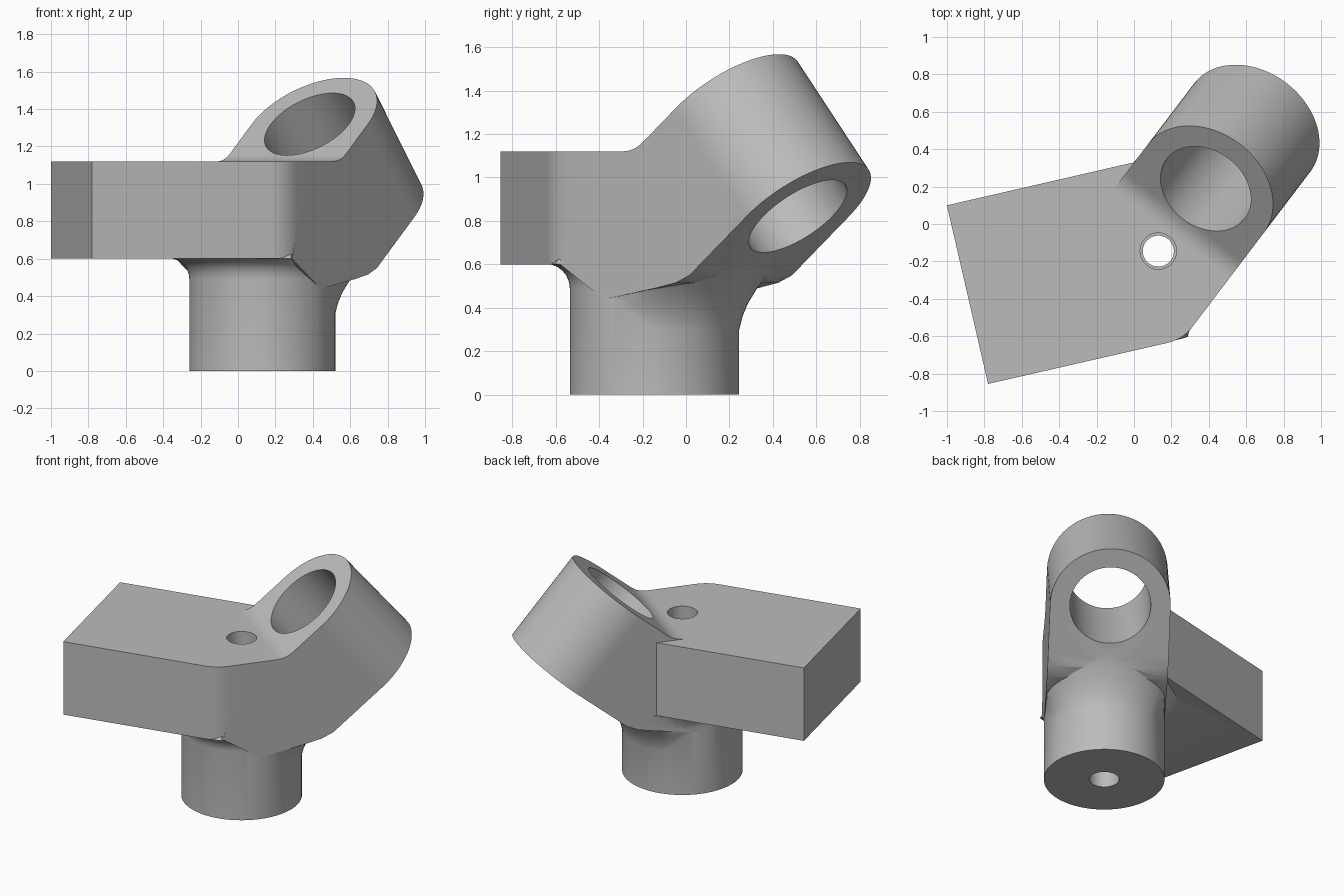
import bpy, bmesh, math
from mathutils import Matrix, Vector

cube = bpy.data.objects.get("Cube")
if cube:
    bpy.data.objects.remove(cube, do_unlink=True)

R = 0.39                       # outer radius shared by stem, arm and tube
TILT = math.radians(39.5)      # slope of the arm
SEG = 96

grey = bpy.data.materials.new("plain grey")
grey.use_nodes = True
grey.diffuse_color = (0.5, 0.5, 0.5, 1)
bsdf = next(n for n in grey.node_tree.nodes if n.type == 'BSDF_PRINCIPLED')
bsdf.inputs["Base Color"].default_value = (0.5, 0.5, 0.5, 1)


def make(name, bm):
    bmesh.ops.recalc_face_normals(bm, faces=bm.faces)
    mesh = bpy.data.meshes.new(name)
    bm.to_mesh(mesh)
    bm.free()
    mesh.materials.append(grey)
    obj = bpy.data.objects.new(name, mesh)
    bpy.context.collection.objects.link(obj)
    return obj


def prism(name, points, offset):
    bm = bmesh.new()
    face = bm.faces.new([bm.verts.new(p) for p in points])
    out = bmesh.ops.extrude_face_region(bm, geom=[face])
    moved = [g for g in out["geom"] if isinstance(g, bmesh.types.BMVert)]
    bmesh.ops.translate(bm, verts=moved, vec=offset)
    return make(name, bm)


def cylinder(name, radius, length, matrix):
    bm = bmesh.new()
    bmesh.ops.create_cone(bm, cap_ends=True, segments=SEG, radius1=radius,
                          radius2=radius, depth=length, matrix=matrix)
    return make(name, bm)


def upright(name, radius, z0, z1):
    return cylinder(name, radius, z1 - z0, Matrix.Translation((0, 0, (z0 + z1) / 2)))


def rounded(a, corner, b, t, steps=8):
    """Points of a soft corner that starts and ends t away from it."""
    a, corner, b = Vector(a), Vector(corner), Vector(b)
    p = corner + (a - corner).normalized() * t
    q = corner + (b - corner).normalized() * t
    return [(p * (1 - s) ** 2 + corner * 2 * s * (1 - s) + q * s * s)[:]
            for s in (i / steps for i in range(steps + 1))]


def combine(target, other, operation):
    mod = target.modifiers.new(operation, 'BOOLEAN')
    mod.operation, mod.solver, mod.object = operation, 'EXACT', other
    bpy.context.view_layer.update()
    graph = bpy.context.evaluated_depsgraph_get()
    mesh = bpy.data.meshes.new_from_object(target.evaluated_get(graph))
    target.modifiers.clear()
    target.data = mesh
    bpy.data.objects.remove(other, do_unlink=True)


# Block: skewed footprint with one soft corner beside the arm
left, front, bend = (-0.489, 1.048), (-1.116, 0.295), (-0.296, -R)
plan = [left, front] + rounded(front, bend, (0.05, -R), 0.085) + [(0.05, -R), (0.30, R)]
body = prism("connector_body", [(u, v, 0.6) for u, v in plan], (0, 0, 0.52))

# Arm: side profile swept across its width
upper, lower = (0.419, 1.319), (0.829, 0.821)
side = [(-0.25, 0.6), (-0.1, 1.12)]
side += rounded((-0.1, 1.12), (0.177, 1.12), upper, 0.065)
side += [upper, lower, (0.56, 0.6), (0.5, 0.55), (0.42, 0.515),
         (0.3, 0.49), (0.1, 0.455), (0, 0.44)]
arm = prism("arm", [(u, -R, z) for u, z in side], (0, 2 * R, 0))

# Slanted tube at the end of the arm
axis = Matrix.Translation((0.624, 0, 1.07)) @ Matrix.Rotation(math.pi - TILT, 4, 'Y')
tube = cylinder("tube", R, 0.645, axis)

# Stem: straight below, flaring wide under the arm and tightly under the block
wide = [(R, 0), (R, 0.3), (0.405, 0.36), (0.43, 0.42), (0.47, 0.485),
        (0.52, 0.55), (0.56, 0.6), (0.3, 0.8)]
tight = [(R, 0), (R, 0.49), (0.394, 0.52), (0.407, 0.55), (0.425, 0.572),
         (0.45, 0.59), (0.485, 0.602), (0.3, 0.8)]
bm = bmesh.new()
rings = []
for (rw, zw), (rt, zt) in zip(wide, tight):
    ring = []
    for i in range(SEG):
        c, s = math.cos(math.tau * i / SEG), math.sin(math.tau * i / SEG)
        w = min(max((c + 0.1) / 0.8, 0), 1)
        w = w * w * (3 - 2 * w)
        v_wide = max(-R, min(R, rw * s))
        v_tight = rt * s if c < -0.55 or s > 0 else max(-R, rt * s)
        ring.append(bm.verts.new((c * (rw * w + rt * (1 - w)),
                                  v_wide * w + v_tight * (1 - w),
                                  zw * w + zt * (1 - w))))
    rings.append(ring)
for a, b in zip(rings, rings[1:]):
    for i in range(SEG):
        j = (i + 1) % SEG
        bm.faces.new((a[i], a[j], b[j], b[i]))
bm.faces.new(rings[0])
bm.faces.new(rings[-1])
stem = make("stem", bm)

for part in (arm, tube, stem):
    combine(body, part, 'UNION')

# Tube bore, and the upright bore with a narrower throat
cutters = [cylinder("tube_bore", 0.262, 0.9, axis),
           upright("throat", 0.083, -0.1, 1.3),
           upright("top_bore", 0.097, 0.7, 1.3),
           upright("bottom_bore", 0.097, -0.1, 0.4)]
for cutter in cutters:
    cutter.hide_render = True
    combine(body, cutter, 'DIFFERENCE')

# Place the connector and smooth its curved faces
body.matrix_world = (Matrix.Translation((0.13, -0.145, 0))
                     @ Matrix.Rotation(math.atan2(0.796, 0.605), 4, 'Z'))
bpy.ops.object.select_all(action='DESELECT')
body.select_set(True)
bpy.context.view_layer.objects.active = body
bpy.ops.object.shade_smooth_by_angle(angle=math.radians(30))
